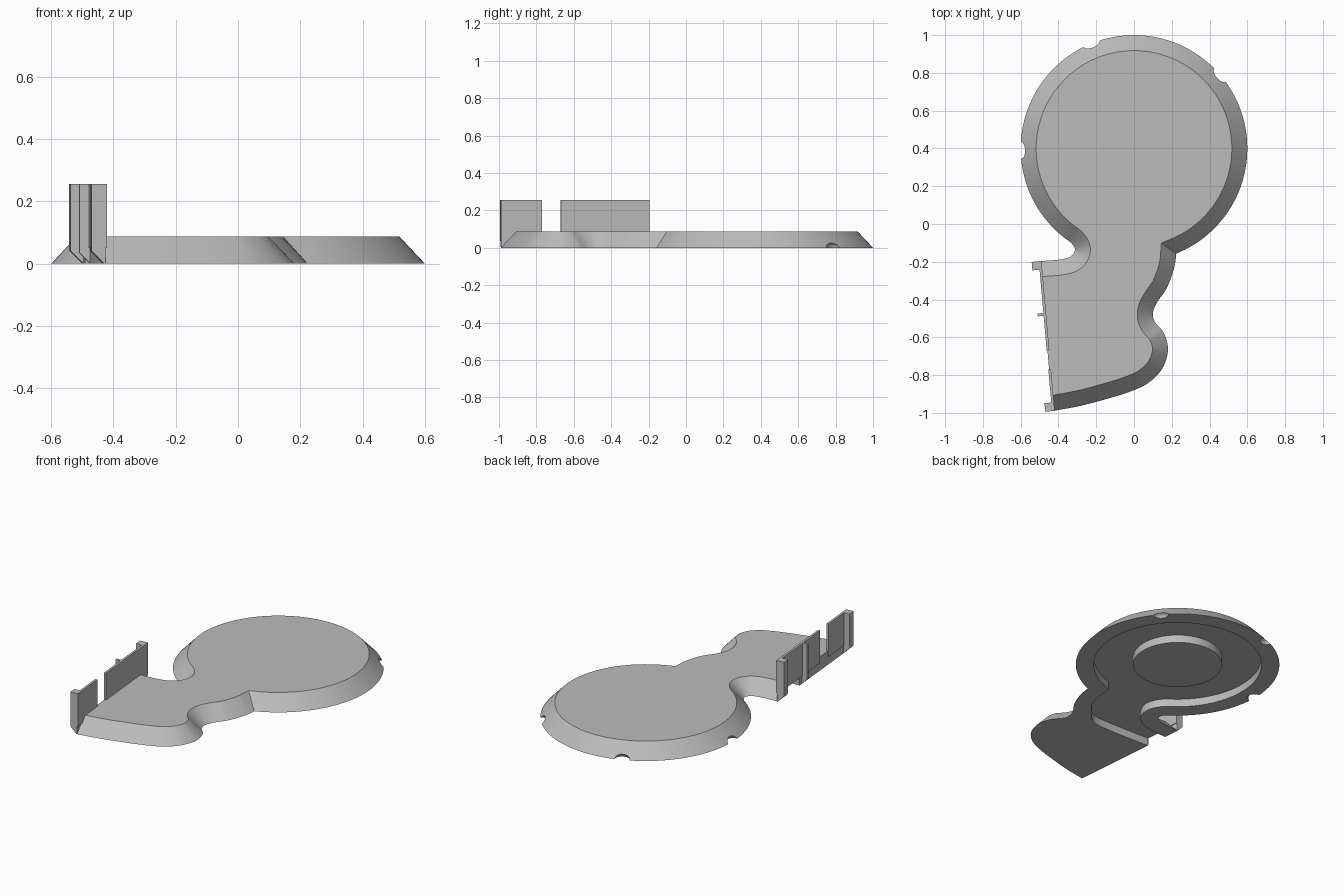
import bpy, bmesh, math
from mathutils import Vector

if "Cube" in bpy.data.objects:
    bpy.data.objects.remove(bpy.data.objects["Cube"])

grey = bpy.data.materials.new("plain_grey")
grey.use_nodes = True
grey.diffuse_color = (0.5, 0.5, 0.5, 1)
grey.node_tree.nodes["Principled BSDF"].inputs["Base Color"].default_value = (0.5, 0.5, 0.5, 1)

HEIGHT, SLOPE, DEPTH, PANEL_TOP = 0.087, 0.082, 0.05, 0.256
CENTRE = Vector((0, 0.4))
CUT_A, CUT_B = Vector((-0.5, -0.197)), Vector((-0.43, -0.99))


def finish(name, bm):
    bmesh.ops.recalc_face_normals(bm, faces=bm.faces)
    mesh = bpy.data.meshes.new(name)
    bm.to_mesh(mesh)
    bm.free()
    mesh.materials.append(grey)
    ob = bpy.data.objects.new(name, mesh)
    bpy.context.collection.objects.link(ob)
    return ob


def loft(name, low, high, z0, z1):
    """Closed solid between two flat loops with equal point counts."""
    bm = bmesh.new()
    a = [bm.verts.new((p[0], p[1], z0)) for p in low]
    b = [bm.verts.new((p[0], p[1], z1)) for p in high]
    bm.faces.new(a[::-1])
    bm.faces.new(b)
    for i in range(len(a)):
        j = (i + 1) % len(a)
        bm.faces.new((a[i], a[j], b[j], b[i]))
    return finish(name, bm)


def curve(points, steps=6):
    """Smooth curve through the points."""
    p = [Vector(q) for q in points]
    p = [2 * p[0] - p[1]] + p + [2 * p[-1] - p[-2]]
    out = []
    for a, b, c, d in zip(p, p[1:], p[2:], p[3:]):
        for k in range(steps):
            t = k / steps
            out.append(0.5 * (2 * b + (c - a) * t + (2 * a - 5 * b + 4 * c - d) * t**2
                              + (3 * b - a - 3 * c + d) * t**3))
    return out + [p[-2]]


def circle(radius, a0, a1, n):
    return [CENTRE + radius * Vector((math.cos(a), math.sin(a)))
            for a in (math.radians(a0 + (a1 - a0) * i / n) for i in range(n + 1))]


def inset(loop, dist, cut_index, cut_dist):
    """Move each edge inward; the straight cut edge has its own distance."""
    n = len(loop)
    normals = []
    for i in range(n):
        e = (loop[(i + 1) % n] - loop[i]).normalized()
        normals.append(Vector((-e.y, e.x)))
    out = []
    for i in range(n):
        n1, n2 = normals[i - 1], normals[i]
        d1 = cut_dist if (i - 1) % n == cut_index else dist
        d2 = cut_dist if i == cut_index else dist
        if d1 == d2:
            out.append(loop[i] + d1 * (n1 + n2) / (1 + n1.dot(n2)))
        else:
            det = n1.x * n2.y - n1.y * n2.x
            out.append(loop[i] + Vector((d1 * n2.y - d2 * n1.y, d2 * n1.x - d1 * n2.x)) / det)
    return out


def subtract(ob, cutter):
    mod = ob.modifiers.new("cut", 'BOOLEAN')
    mod.operation, mod.solver, mod.object = 'DIFFERENCE', 'EXACT', cutter
    cutter.hide_render = True
    bpy.context.view_layer.objects.active = ob
    bpy.ops.object.modifier_apply(modifier=mod.name)
    bpy.data.objects.remove(cutter)


# Outline: round head, left neck, straight cut edge, wavy right side
head = circle(0.6, -68.2, 231.3, 110)
neck = curve([head[-1], (-0.33, -0.103), (-0.313, -0.138), (-0.335, -0.172),
              (-0.39, -0.188), CUT_A])
side = curve([CUT_B, (-0.28, -0.962), (-0.13, -0.922), (-0.02, -0.887), (0.075, -0.842),
              (0.15, -0.765), (0.18, -0.665), (0.157, -0.575), (0.112, -0.52), (0.1, -0.472),
              (0.122, -0.415), (0.17, -0.345), (0.203, -0.265), (0.219, -0.2), head[0]])
outline = head + neck[1:] + side[:-1]
cut_index = len(head) + len(neck) - 2

body = loft("base_body", outline, inset(outline, SLOPE, cut_index, 0), 0, HEIGHT)

# Underside channel with islands left standing
pocket = inset(outline, 0.105, cut_index, -0.04)
channel = loft("channel_cutter", pocket, pocket, -DEPTH, DEPTH)
boss = circle(0.263, 0, 360, 64)[:-1]
divider = curve([(0.2, -0.27), (0.07, -0.31), (-0.02, -0.41), (-0.13, -0.45), (-0.6, -0.44)], 4)
divider += [Vector((-0.6, -0.55)), Vector((-0.1, -0.56)), Vector((0.2, -0.5))]
rib = [Vector((-0.6, -0.75)), Vector((-0.05, -0.75))]
rib += [Vector((0.0, -0.705)) + 0.045 * Vector((math.sin(a), -math.cos(a)))
        for a in (math.pi * i / 10 for i in range(11))]
rib += [Vector((-0.6, -0.66))]
for island in (boss, divider, rib):
    subtract(channel, loft("island_cutter", island, island, -0.2, 0.2))
subtract(body, channel)

# Small finger notches in the rim
for angle in (40.5, 112, 181):
    bm = bmesh.new()
    bmesh.ops.create_uvsphere(bm, u_segments=24, v_segments=12, radius=0.045)
    bmesh.ops.scale(bm, vec=(1, 1, 0.65), verts=bm.verts)
    a = math.radians(angle)
    bmesh.ops.translate(bm, verts=bm.verts,
                        vec=(0.6 * math.cos(a), 0.4 + 0.6 * math.sin(a), 0))
    subtract(body, finish("notch_cutter", bm))

# Upright panels, posts and tab along the cut edge
along = (CUT_B - CUT_A).normalized()
outward = Vector((along.y, -along.x))
LENGTH = (CUT_B - CUT_A).length


def upright(name, s0, s1, profile):
    """Extrude an (outward, height) profile along the cut edge."""
    bm = bmesh.new()
    ends = []
    for s in (s0, s1):
        ring = []
        for w, z in profile:
            p = CUT_A + along * s + outward * w
            ring.append(bm.verts.new((p.x, p.y, z)))
        ends.append(ring)
    bm.faces.new(ends[0])
    bm.faces.new(ends[1][::-1])
    for i in range(len(profile)):
        j = (i + 1) % len(profile)
        bm.faces.new((ends[0][i], ends[0][j], ends[1][j], ends[1][i]))
    return finish(name, bm)


def post_profile(width):
    return [(-0.004, 0), (0, 0), (width, width), (width, PANEL_TOP), (-0.004, PANEL_TOP)]


panel = [(-0.01, DEPTH), (0.004, DEPTH), (0.004, PANEL_TOP), (-0.01, PANEL_TOP)]
parts = [body,
         upright("long_panel", 0, 0.475, panel),
         upright("short_panel", 0.575, LENGTH, panel),
         upright("back_post", 0, 0.045, post_profile(0.042)),
         upright("front_post", LENGTH - 0.045, LENGTH, post_profile(0.04)),
         upright("middle_tab", 0.275, 0.29, post_profile(0.035))]

bpy.ops.object.select_all(action='DESELECT')
body.select_set(True)
bpy.context.view_layer.objects.active = body
bpy.ops.object.shade_smooth_by_angle(angle=math.radians(30))
